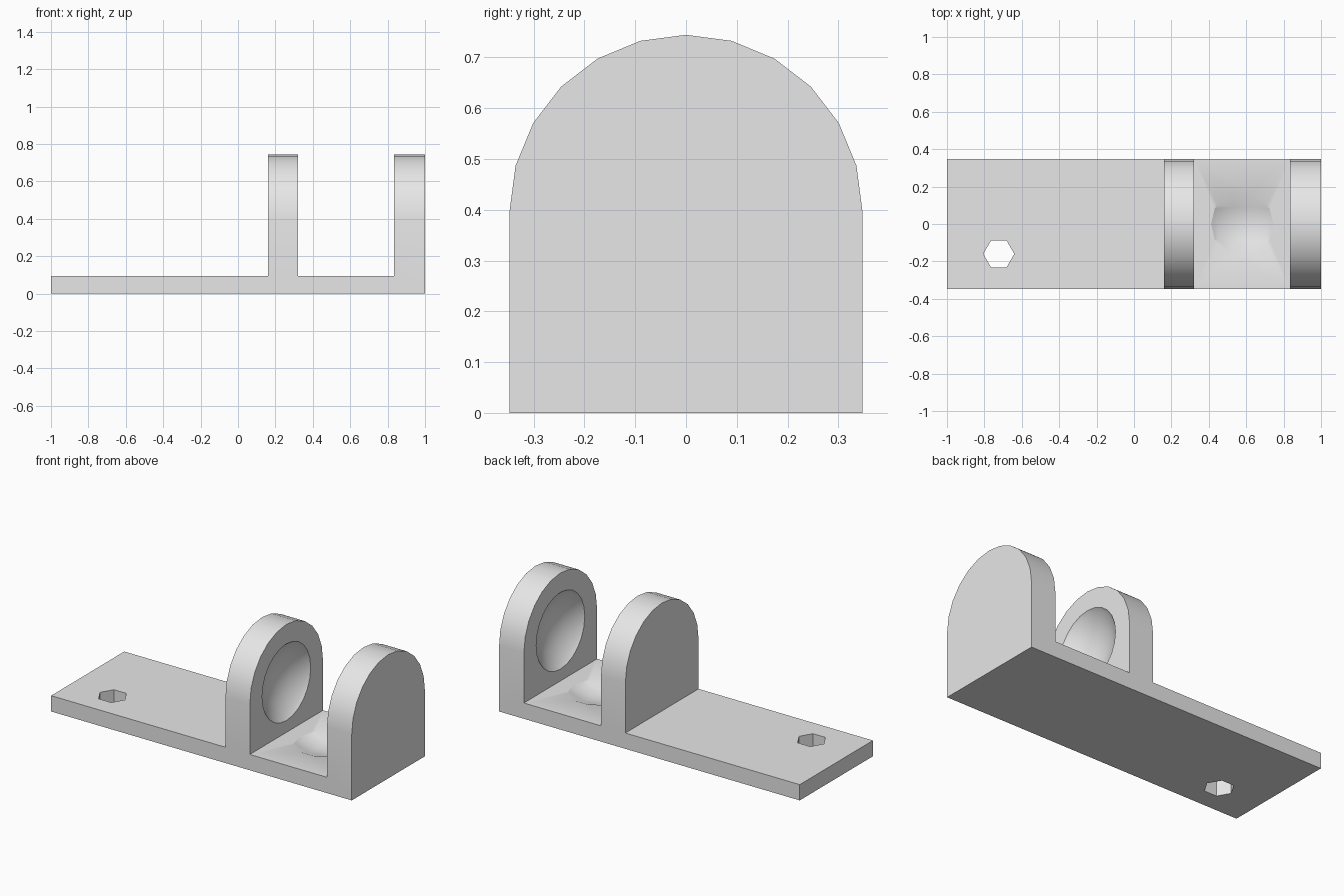
import bpy, bmesh
from math import sin, cos, pi, radians
from mathutils import Vector

if "Cube" in bpy.data.objects:
    bpy.data.objects.remove(bpy.data.objects["Cube"])

R = 0.3475        # arch and ball radius
AXIS_Z = 0.397    # height of the arch centre
PLATE = 0.095     # base plate thickness
GAP = (0.322, 0.835)
SEGMENTS = 24

grey = bpy.data.materials.new("light_grey")
grey.use_nodes = True
colour = (0.8, 0.8, 0.8, 1)
grey.diffuse_color = colour
grey.node_tree.nodes["Principled BSDF"].inputs["Base Color"].default_value = colour


def make_object(name, bm):
    bmesh.ops.recalc_face_normals(bm, faces=bm.faces)
    mesh = bpy.data.meshes.new(name)
    bm.to_mesh(mesh)
    bm.free()
    mesh.materials.append(grey)
    obj = bpy.data.objects.new(name, mesh)
    bpy.context.collection.objects.link(obj)
    return obj


def prism(name, points, direction):
    """Extrude a closed outline along a direction."""
    bm = bmesh.new()
    face = bm.faces.new([bm.verts.new(p) for p in points])
    new = bmesh.ops.extrude_face_region(bm, geom=[face])["geom"]
    verts = [v for v in new if isinstance(v, bmesh.types.BMVert)]
    bmesh.ops.translate(bm, verts=verts, vec=direction)
    return make_object(name, bm)


def slot(name, x0, x1):
    """Box that clears everything above the plate between x0 and x1."""
    outline = [(x0, -1, PLATE), (x1, -1, PLATE), (x1, -1, 1), (x0, -1, 1)]
    return prism(name, outline, (0, 2, 0))


# Arched solid running the full length
arch = [(-1, R * cos(a), AXIS_Z + R * sin(a))
        for a in (pi * i / 12 for i in range(13))]
bracket = prism("bracket", [(-1, R, 0)] + arch + [(-1, -R, 0)], (2, 0, 0))

# Clear the open end and the space between the two uprights
cutters = [slot("open_end_cutter", -1.2, 0.16), slot("gap_cutter", *GAP)]

# Ball with its poles along x, hollowing both uprights and the plate
bm = bmesh.new()
angles = [0] + [(i + 0.5) * pi / 12 for i in range(12)] + [pi]
centre = Vector((sum(GAP) / 2, 0, AXIS_Z))
verts = [bm.verts.new(centre + Vector((R * cos(a), 0, -R * sin(a)))) for a in angles]
# polar ends sit flat on the last ring
verts[0].co.x, verts[-1].co.x = verts[1].co.x, verts[-2].co.x
edges = [bm.edges.new(pair) for pair in zip(verts, verts[1:])]
bmesh.ops.spin(bm, geom=verts + edges, cent=centre, axis=(1, 0, 0),
               angle=2 * pi, steps=SEGMENTS)
bmesh.ops.remove_doubles(bm, verts=bm.verts, dist=0.0005)
cutters.append(make_object("ball_cutter", bm))

# Six-sided screw hole
hexagon = [(-0.723 + 0.083 * cos(a), -0.16 + 0.083 * sin(a), -0.5)
           for a in (pi * i / 3 for i in range(6))]
cutters.append(prism("screw_hole_cutter", hexagon, (0, 0, 0.9)))

# Carve the bracket, then discard the cutters
bpy.context.view_layer.objects.active = bracket
for cutter in cutters:
    cutter.hide_render = True
    mod = bracket.modifiers.new(cutter.name, "BOOLEAN")
    mod.operation = "DIFFERENCE"
    mod.solver = "EXACT"
    mod.object = cutter
    bpy.ops.object.modifier_apply(modifier=mod.name)
for cutter in cutters:
    bpy.data.objects.remove(cutter)

# Smooth the arches and hollows, keep the edges sharp
bpy.ops.object.select_all(action="DESELECT")
bracket.select_set(True)
bpy.ops.object.shade_smooth_by_angle(angle=radians(30))
